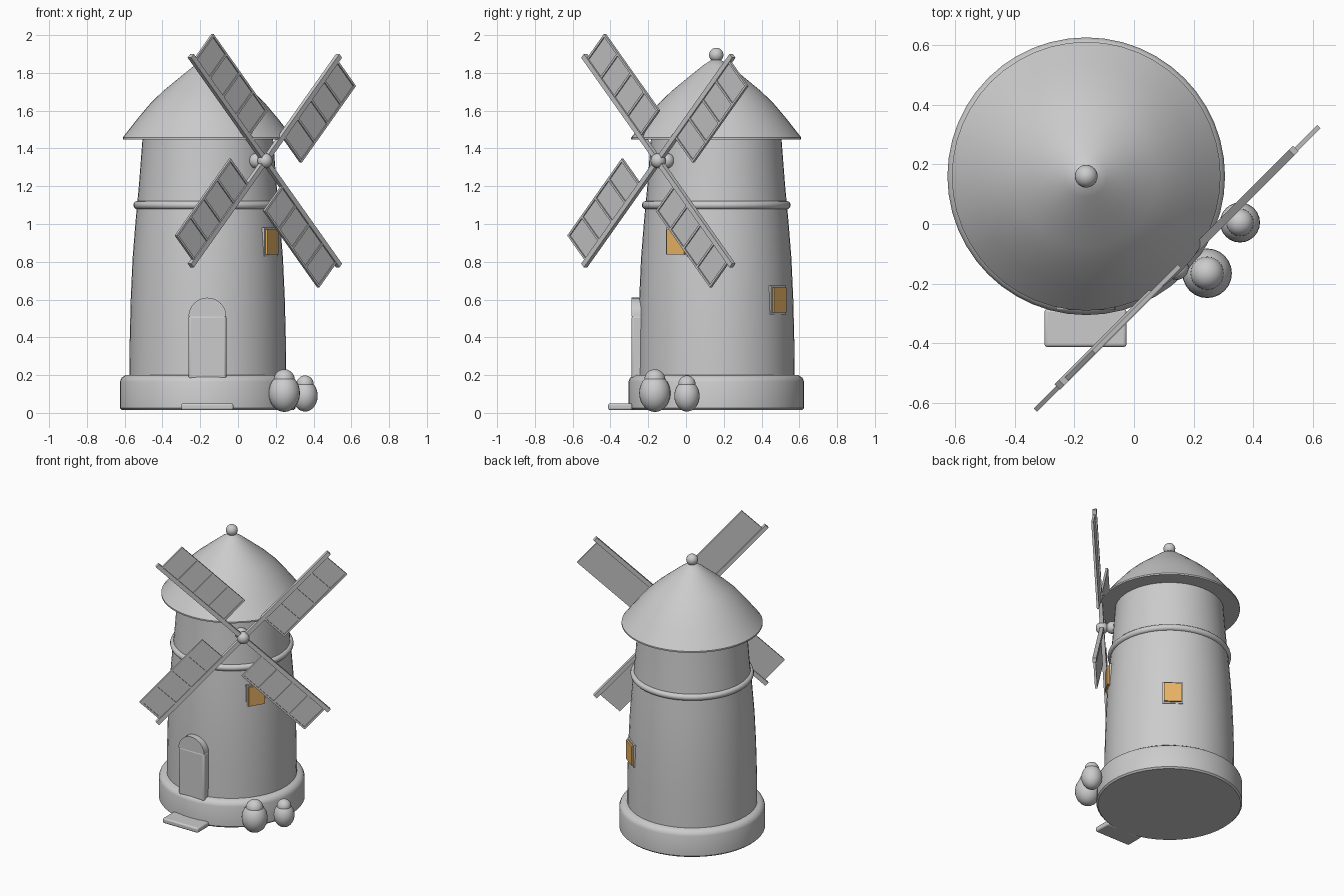
import bpy, bmesh, math
from mathutils import Matrix, Vector

cube = bpy.data.objects.get("Cube")
if cube:
    bpy.data.objects.remove(cube, do_unlink=True)


def material(name, rgb):
    m = bpy.data.materials.new(name)
    m.use_nodes = True
    m.diffuse_color = (*rgb, 1)
    m.node_tree.nodes["Principled BSDF"].inputs["Base Color"].default_value = (*rgb, 1)
    return m


GREY = material("stone grey", (0.6, 0.6, 0.6))
AMBER = material("window amber", (0.8, 0.45, 0.13))
CX, CY = -0.16, 0.16  # tower axis


def finish(name, bm, mat=GREY, matrix=Matrix(), smooth=True, bevel=0):
    bmesh.ops.recalc_face_normals(bm, faces=bm.faces)
    mesh = bpy.data.meshes.new(name)
    bm.to_mesh(mesh)
    bm.free()
    mesh.materials.append(mat)
    ob = bpy.data.objects.new(name, mesh)
    bpy.context.collection.objects.link(ob)
    ob.matrix_world = matrix
    if bevel:
        mod = ob.modifiers.new("rounded edges", "BEVEL")
        mod.width, mod.segments = bevel, 3
    if smooth:
        bpy.ops.object.select_all(action="DESELECT")
        ob.select_set(True)
        bpy.context.view_layer.objects.active = ob
        bpy.ops.object.shade_smooth_by_angle(angle=math.radians(35))
    return ob


def lathe(name, profile, sides=48):
    """Spin (radius, z) points around the tower axis and cap the ends."""
    bm = bmesh.new()
    rings = []
    for r, z in profile:
        rings.append([bm.verts.new((r * math.cos(a), r * math.sin(a), z))
                      for a in (math.tau * i / sides for i in range(sides))])
    for low, high in zip(rings, rings[1:]):
        for i in range(sides):
            j = (i + 1) % sides
            bm.faces.new((low[i], low[j], high[j], high[i]))
    bm.faces.new(rings[0])
    bm.faces.new(rings[-1])
    return finish(name, bm, matrix=Matrix.Translation((CX, CY, 0)))


def add_box(bm, low, high):
    low, high = Vector(low), Vector(high)
    place = Matrix.Translation((low + high) / 2) @ Matrix.Diagonal((*(high - low), 1))
    bmesh.ops.create_cube(bm, size=1, matrix=place)


def box(name, low, high, mat=GREY, matrix=Matrix(), bevel=0):
    bm = bmesh.new()
    add_box(bm, low, high)
    return finish(name, bm, mat, matrix, smooth=bevel > 0, bevel=bevel)


def ball(name, centre, radius, height=None):
    bm = bmesh.new()
    scale = Matrix.Diagonal((radius, radius, height or radius, 1))
    bmesh.ops.create_uvsphere(bm, u_segments=24, v_segments=14, radius=1, matrix=scale)
    return finish(name, bm, matrix=Matrix.Translation(centre))


# Tower
lathe("base", [(0.455, 0.015), (0.465, 0.025), (0.465, 0.165), (0.457, 0.185), (0.435, 0.2)])
lathe("tower_wall", [(0.415, 0.18), (0.413, 0.4), (0.408, 0.6), (0.398, 0.82),
                     (0.382, 1.02), (0.365, 1.2), (0.345, 1.46)])
ring = [(0.372 + 0.022 * math.cos(a), 1.1 + 0.022 * math.sin(a))
        for a in (math.tau * (i / 12 - 0.5) for i in range(13))]
lathe("tower_ring", ring)
lathe("roof", [(0.45, 1.448), (0.45, 1.458), (0.37, 1.56), (0.3, 1.643), (0.235, 1.705),
               (0.15, 1.775), (0.07, 1.84), (0.015, 1.875)])
ball("roof_finial", (CX, CY, 1.895), 0.038)

# Arched door and doorstep
box("door", (-0.262, -0.288, 0.18), (-0.062, -0.2, 0.515), bevel=0.012)
bm = bmesh.new()
arch = [bm.verts.new((-0.162 + 0.1 * math.cos(a), -0.288, 0.51 + 0.1 * math.sin(a)))
        for a in (math.pi * i / 16 for i in range(17))]
face = bm.faces.new(arch)
extruded = bmesh.ops.extrude_face_region(bm, geom=[face])["geom"]
bmesh.ops.translate(bm, vec=(0, 0.09, 0),
                    verts=[v for v in extruded if isinstance(v, bmesh.types.BMVert)])
finish("door_arch", bm)
box("doorstep", (-0.3, -0.412, 0.015), (-0.025, -0.285, 0.05), bevel=0.01)

# Windows, local x facing outward from the wall
for label, angle, radius, z in (("front", -32, 0.392, 0.905), ("rear", 53, 0.409, 0.598)):
    place = (Matrix.Translation((CX, CY, z)) @ Matrix.Rotation(math.radians(angle), 4, "Z")
             @ Matrix.Translation((radius, 0, 0)))
    box(label + "_window", (-0.02, -0.055, -0.067), (0.016, 0.055, 0.067), AMBER, place)
    box(label + "_window_frame", (-0.03, -0.065, -0.077), (0.004, 0.065, 0.077), GREY, place)

# Rotor, local x along the sail plane, local y pointing back to the tower
hub = Matrix.Translation((0.143, -0.147, 1.335)) @ Matrix.Rotation(math.radians(45), 4, "Z")
ball("hub", hub.translation, 0.04)
ball("shaft_bearing", hub @ Vector((0, 0.065, 0)), 0.04)
bm = bmesh.new()
bmesh.ops.create_cone(bm, cap_ends=True, segments=16, radius1=0.02, radius2=0.02, depth=0.16,
                      matrix=Matrix.Translation((0, 0.07, 0)) @ Matrix.Rotation(math.pi / 2, 4, "X"))
finish("rotor_shaft", bm, matrix=hub)

INNER, OUTER, WIDTH = 0.18, 0.755, 0.195
for n in range(4):
    bm = bmesh.new()
    add_box(bm, (-0.014, -0.012, 0), (0.014, 0.014, 0.785))            # spar
    add_box(bm, (0, -0.003, INNER), (WIDTH, 0.005, OUTER))             # sail panel
    add_box(bm, (WIDTH - 0.012, -0.01, INNER), (WIDTH, 0.005, OUTER))  # outer rail
    for i in range(5):                                                 # battens
        z = INNER + i * (OUTER - INNER - 0.012) / 4
        add_box(bm, (0, -0.01, z), (WIDTH, 0.004, z + 0.012))
    turn = Matrix.Rotation(math.radians(45 + 90 * n), 4, "Y")
    finish("sail_%d" % (n + 1), bm, matrix=hub @ turn, smooth=False)

# Tied sacks beside the base
for label, x, y, r, mid, half, head, head_z in (
        ("large", 0.245, -0.165, 0.083, 0.105, 0.1, 0.056, 0.175),
        ("small", 0.355, 0.005, 0.067, 0.09, 0.083, 0.046, 0.152)):
    ball(label + "_sack", (x, y, mid), r, half)
    ball(label + "_sack_top", (x, y, head_z), head)
